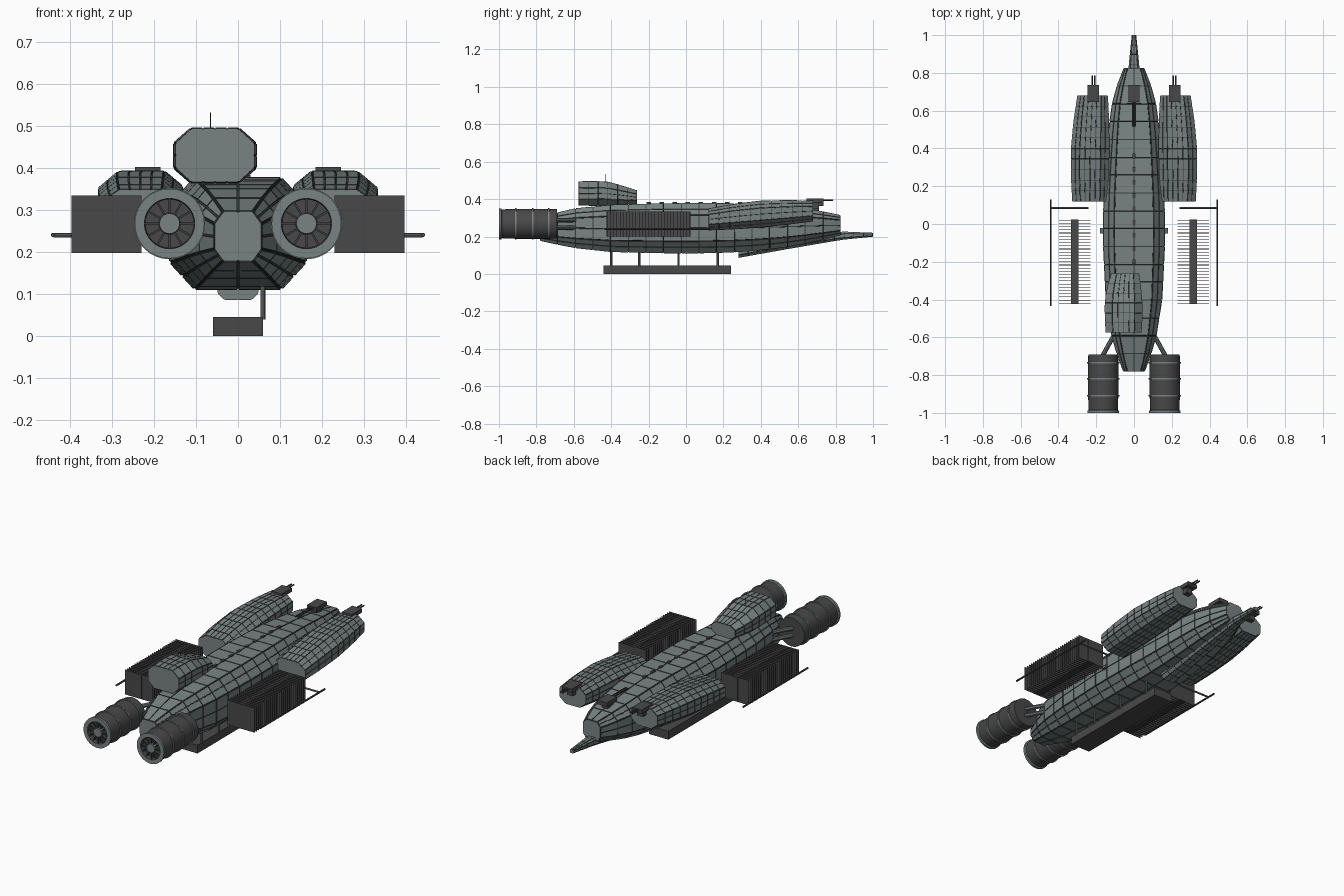
import bpy, bmesh, math
from mathutils import Vector, Matrix

old = bpy.data.objects.get("Cube")
if old:
    bpy.data.objects.remove(old)


def material(name, rgb):
    m = bpy.data.materials.new(name)
    m.use_nodes = True
    m.diffuse_color = (*rgb, 1)
    bsdf = m.node_tree.nodes["Principled BSDF"]
    bsdf.inputs["Base Color"].default_value = (*rgb, 1)
    bsdf.inputs["Roughness"].default_value = 0.7
    return m


PANEL = material("hull panel grey", (0.19, 0.23, 0.225))
SEAM = material("seam dark grey", (0.045, 0.05, 0.05))
DARK = material("charcoal metal", (0.068, 0.066, 0.066))
METAL = material("strut grey", (0.14, 0.155, 0.155))


def finish(name, bm, mats):
    me = bpy.data.meshes.new(name)
    bm.to_mesh(me)
    bm.free()
    for m in mats:
        me.materials.append(m)
    ob = bpy.data.objects.new(name, me)
    bpy.context.collection.objects.link(ob)
    return ob


def boxes(name, spans, mat):
    """Join axis-aligned boxes given as (x0, x1, y0, y1, z0, z1)."""
    bm = bmesh.new()
    for x0, x1, y0, y1, z0, z1 in spans:
        place = Matrix.Translation(((x0 + x1) / 2, (y0 + y1) / 2, (z0 + z1) / 2))
        size = Matrix.Diagonal((abs(x1 - x0), y1 - y0, z1 - z0, 1))
        bmesh.ops.create_cube(bm, size=1, matrix=place @ size)
    return finish(name, bm, [mat])


def rod(name, a, b, r, mat, r2=None, sides=8):
    a, b = Vector(a), Vector(b)
    bm = bmesh.new()
    turn = (b - a).to_track_quat('Z', 'Y').to_matrix().to_4x4()
    bmesh.ops.create_cone(bm, cap_ends=True, segments=sides, radius1=r, radius2=r2 or r,
                          depth=(b - a).length, matrix=Matrix.Translation((a + b) / 2) @ turn)
    return finish(name, bm, [mat])


def sample(stations, y):
    for p, q in zip(stations, stations[1:]):
        if y <= q[0] + 1e-6:
            t = (y - p[0]) / (q[0] - p[0])
            return [u + (v - u) * t for u, v in zip(p, q)]
    return stations[-1]


def plated_loft(name, stations, rings, splits, gap, rise, cut=(0.33, 0.25)):
    """Octagonal body along y; stations are (y, x0, x1, z0, z1); raised plates over dark seams."""
    bm = bmesh.new()
    loops = []
    first, last = stations[0][0], stations[-1][0]
    for i in range(rings + 1):
        y, x0, x1, z0, z1 = sample(stations, first + (last - first) * i / rings)
        cx, cz = (x1 - x0) * cut[0] / 2, (z1 - z0) * cut[1]
        corners = [(x0 + cx, z1), (x1 - cx, z1), (x1, z1 - cz), (x1, z0 + cz),
                   (x1 - cx, z0), (x0 + cx, z0), (x0, z0 + cz), (x0, z1 - cz)]
        loop = []
        for k, (p, q) in enumerate(zip(corners, corners[1:] + corners[:1])):
            n = splits[k % 4]
            for s in range(n):
                t = s / n
                loop.append(bm.verts.new((p[0] + (q[0] - p[0]) * t, y, p[1] + (q[1] - p[1]) * t)))
        loops.append(loop)
    n = len(loops[0])
    skin = [bm.faces.new((a[k], a[(k + 1) % n], b[(k + 1) % n], b[k]))
            for a, b in zip(loops, loops[1:]) for k in range(n)]
    bm.faces.new(loops[0])
    bm.faces.new(loops[-1][::-1])
    bmesh.ops.recalc_face_normals(bm, faces=bm.faces)
    # flat dark border first, then the raised plate with dark edges
    for thick, depth in ((gap, 0), (gap * 0.3, rise)):
        border = bmesh.ops.inset_individual(bm, faces=skin, thickness=thick, depth=depth)["faces"]
        for f in border:
            f.material_index = 1
    return finish(name, bm, [PANEL, SEAM])


def sym(y, w, z0, z1):
    return (y, -w, w, z0, z1)


# Main hull, ventral prow and offset command tower
plated_loft("main_hull", [
    sym(-0.78, 0.055, 0.18, 0.295), sym(-0.69, 0.088, 0.16, 0.325),
    sym(-0.6, 0.115, 0.142, 0.347), sym(-0.4, 0.147, 0.12, 0.367),
    sym(-0.1, 0.162, 0.113, 0.375), sym(0.1, 0.16, 0.113, 0.376),
    sym(0.3, 0.148, 0.12, 0.374), sym(0.5, 0.133, 0.14, 0.363),
    sym(0.68, 0.108, 0.172, 0.342), sym(0.825, 0.052, 0.208, 0.312)],
    17, (2, 2, 2, 2), 0.003, 0.003, (0.36, 0.24))
plated_loft("prow_spine", [
    sym(0.28, 0.048, 0.087, 0.15), sym(0.55, 0.04, 0.135, 0.19),
    sym(0.83, 0.028, 0.183, 0.226), sym(1.0, 0.011, 0.2, 0.219)],
    14, (2, 1, 1, 1), 0.002, 0.001)
plated_loft("command_tower", [
    (-0.575, -0.148, 0.038, 0.368, 0.493), (-0.5, -0.153, 0.043, 0.366, 0.495),
    (-0.42, -0.153, 0.043, 0.366, 0.492), (-0.34, -0.143, 0.036, 0.37, 0.47),
    (-0.262, -0.118, 0.025, 0.375, 0.445)],
    6, (4, 1, 2, 1), 0.002, 0.002, (0.4, 0.27))
rod("tower_antenna", (-0.066, -0.43, 0.49), (-0.066, -0.43, 0.533), 0.0012, DARK)

# Row of hatches along the hull crown
boxes("crown_hatches", [(s * 0.012 - 0.007, s * 0.012 + 0.007, y - 0.012, y + 0.012, 0.372, 0.384)
                        for i in range(9) for y in [-0.2 + i * 0.07] for s in (0,)], DARK)

# Keel radiator on its row of struts
boxes("keel_radiator", [(-0.06, 0.06, -0.44, 0.24, 0, 0.046)], DARK)
for y in (-0.4, -0.25, -0.04, 0.17):
    rod("keel_strut", (0.059, y, 0.04), (0.059, y, 0.135), 0.006, METAL)


def engine(name, x):
    """Barrel drive turned around the y axis, with a recessed exhaust."""
    profile = [(0, -0.69), (0.079, -0.69)]
    for y in (-0.735, -0.82, -0.91):
        profile += [(0.08, y + 0.004), (0.085, y + 0.004), (0.085, y - 0.004), (0.08, y - 0.004)]
    profile += [(0.077, -0.985), (0.083, -0.988), (0.083, -1.0), (0.06, -1.0), (0.058, -0.975),
                (0.026, -0.975), (0.024, -0.997), (0, -0.997)]
    bm = bmesh.new()
    vs = [bm.verts.new((r, y, 0)) for r, y in profile]
    es = [bm.edges.new(p) for p in zip(vs, vs[1:])]
    bmesh.ops.spin(bm, geom=vs + es, cent=(0, 0, 0), axis=(0, 1, 0), angle=math.tau, steps=32)
    bmesh.ops.remove_doubles(bm, verts=bm.verts, dist=0.0002)
    bmesh.ops.recalc_face_normals(bm, faces=bm.faces)
    for f in bm.faces:
        c = f.calc_center_median()
        r = math.hypot(c.x, c.z)
        if r > 0.0815 or (c.y < -0.98 and (r > 0.059 or r < 0.027)):
            f.material_index = 1
    bmesh.ops.translate(bm, verts=bm.verts, vec=(x, 0, 0.268))
    ob = finish(name, bm, [DARK, PANEL])
    ob.select_set(True)
    bpy.context.view_layer.objects.active = ob
    bpy.ops.object.shade_smooth_by_angle(angle=math.radians(30))
    ob.select_set(False)
    # exhaust vanes
    bm = bmesh.new()
    for k in range(12):
        m = (Matrix.Translation((x, -0.983, 0.268)) @ Matrix.Rotation(math.tau * k / 12, 4, 'Y')
             @ Matrix.Translation((0.042, 0, 0)) @ Matrix.Diagonal((0.036, 0.018, 0.005, 1)))
        bmesh.ops.create_cube(bm, size=1, matrix=m)
    finish(name + "_vanes", bm, [SEAM])


def turret(name, x, z, way):
    """Dark gun box with twin barrels pointing along y in the given direction."""
    boxes(name + "_mount", [(x - 0.03, x + 0.03, 0.645, 0.735, z, z + 0.022),
                            (x - 0.018, x + 0.018, 0.66, 0.71, z - 0.03, z)], DARK)
    tip = 0.785 if way > 0 else 0.515
    for s in (-1, 1):
        rod(name + "_barrel", (x + s * 0.007, 0.69, z + 0.014), (x + s * 0.007, tip, z + 0.014),
            0.004, DARK)


turret("centre_gun", 0, 0.362, -1)

# Everything that is paired left and right
for side, s in (("left", 1), ("right", -1)):
    engine(side + "_engine", s * 0.163)
    for dz in (-0.02, 0.02):
        rod(side + "_engine_strut", (s * 0.09, -0.56, 0.268 + dz), (s * 0.165, -0.695, 0.268 + dz),
            0.012, METAL)

    # forward weapon pod
    pod = [(0.12, 0.14, 0.325, 0.235, 0.348), (0.25, 0.135, 0.332, 0.24, 0.372),
           (0.4, 0.132, 0.332, 0.25, 0.39), (0.55, 0.134, 0.318, 0.266, 0.393),
           (0.68, 0.14, 0.298, 0.283, 0.39)]
    if s < 0:
        pod = [(y, -b, -a, c, d) for y, a, b, c, d in pod]
    plated_loft(side + "_pod", pod, 10, (4, 2, 2, 2), 0.002, 0.002, (0.45, 0.27))
    turret(side + "_pod_gun", s * 0.215, 0.381, 1)

    # slatted radiator around a solid core
    slats = [(s * 0.23, s * 0.397, y - 0.0015, y + 0.0015, 0.198, 0.335)
             for y in [-0.42 + 0.44 * i / 26 for i in range(27)]]
    boxes(side + "_radiator_slats", slats, DARK)
    boxes(side + "_radiator_core", [(s * 0.293, s * 0.333, -0.424, 0.024, 0.2, 0.333)], DARK)

    # outrigger boom carrying a long antenna
    rod(side + "_outrigger", (s * 0.24, 0.085, 0.24), (s * 0.44, 0.085, 0.24), 0.005, METAL)
    rod(side + "_long_antenna", (s * 0.441, -0.435, 0.241), (s * 0.441, 0.13, 0.241), 0.005, DARK)

    # small hull side fittings
    boxes(side + "_side_fitting", [(s * 0.15, s * 0.18, -0.05, -0.02, 0.24, 0.255)], METAL)
